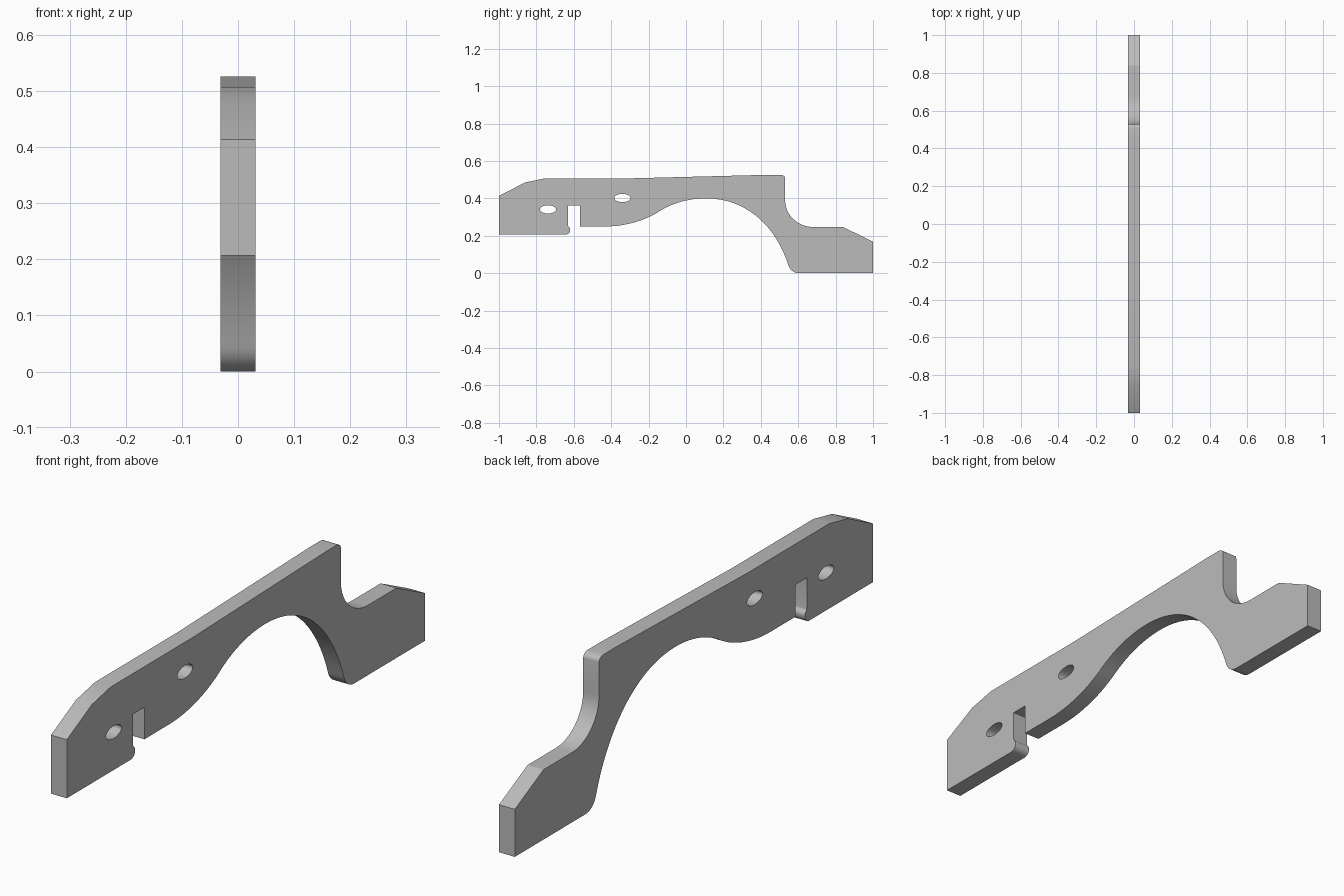
import bpy
import math
from mathutils import Matrix, Vector
from mathutils.geometry import interpolate_bezier

HALF_WIDTH = 0.031

cube = bpy.data.objects.get("Cube")
if cube:
    bpy.data.objects.remove(cube, do_unlink=True)


def bend(start, handle_a, handle_b, end, count=16):
    """Points along one cubic curve."""
    pts = [Vector((*p, 0)) for p in (start, handle_a, handle_b, end)]
    return [(p.x, p.y) for p in interpolate_bezier(*pts, count)]


def oval(cx, cy, rx, ry, count=32):
    angles = [math.tau * i / count for i in range(count)]
    return [(cx + rx * math.cos(a), cy + ry * math.sin(a)) for a in angles]


# Underside with rounded lip and notch
outline = [(-1, 0.207)]
outline += bend((-0.645, 0.207), (-0.63, 0.207), (-0.619, 0.217), (-0.619, 0.23), 8)
outline += bend((-0.619, 0.235), (-0.619, 0.244), (-0.63, 0.246), (-0.63, 0.255), 6)
outline += [(-0.63, 0.363), (-0.567, 0.363), (-0.567, 0.25)]

# Belly, arch and heel of the foot
outline += bend((-0.43, 0.25), (-0.32, 0.25), (-0.22, 0.283), (-0.15, 0.326))
outline += bend((-0.15, 0.326), (-0.08, 0.372), (0.01, 0.4), (0.105, 0.4))[1:]
outline += bend((0.105, 0.4), (0.31, 0.4), (0.47, 0.27), (0.545, 0.05), 24)[1:]
outline += bend((0.545, 0.05), (0.553, 0.02), (0.575, 0), (0.605, 0), 10)[1:]

# Foot, inner fillet and top edge
outline += [(1, 0), (1, 0.168), (0.84, 0.247)]
outline += bend((0.68, 0.247), (0.6, 0.247), (0.53, 0.31), (0.53, 0.39))
outline += bend((0.53, 0.507), (0.53, 0.518), (0.52, 0.525), (0.505, 0.526), 6)
outline += [(0.44, 0.526), (-0.3, 0.507), (-0.755, 0.507), (-0.86, 0.485), (-1, 0.414)]

holes = [oval(-0.738, 0.341, 0.043, 0.022), oval(-0.34, 0.402, 0.043, 0.022)]

# Plate: filled profile with holes, thickened across x
profile = bpy.data.curves.new("plate_profile", "CURVE")
profile.dimensions = "2D"
profile.fill_mode = "BOTH"
profile.extrude = HALF_WIDTH
for loop in [outline] + holes:
    spline = profile.splines.new("POLY")
    spline.points.add(len(loop) - 1)
    for point, (u, v) in zip(spline.points, loop):
        point.co = (u, v, 0, 1)
    spline.use_cyclic_u = True

plate = bpy.data.objects.new("bracket_plate", profile)
bpy.context.collection.objects.link(plate)
plate.matrix_world = Matrix(((0, 0, 1, 0), (1, 0, 0, 0), (0, 1, 0, 0), (0, 0, 0, 1)))

bpy.ops.object.select_all(action="DESELECT")
plate.select_set(True)
bpy.context.view_layer.objects.active = plate
bpy.ops.object.convert(target="MESH")
plate = bpy.context.object

# Weld the rims so the solid is closed, with normals outward
bpy.ops.object.mode_set(mode="EDIT")
bpy.ops.mesh.select_all(action="SELECT")
bpy.ops.mesh.remove_doubles(threshold=0.0005)
bpy.ops.mesh.normals_make_consistent(inside=False)
bpy.ops.object.mode_set(mode="OBJECT")
bpy.ops.object.shade_smooth_by_angle(angle=math.radians(25))

# Plain grey finish
grey = bpy.data.materials.new("plain_grey")
grey.use_nodes = True
color = (0.5, 0.5, 0.5, 1)
grey.diffuse_color = color
grey.node_tree.nodes["Principled BSDF"].inputs["Base Color"].default_value = color
plate.data.materials.clear()
plate.data.materials.append(grey)
